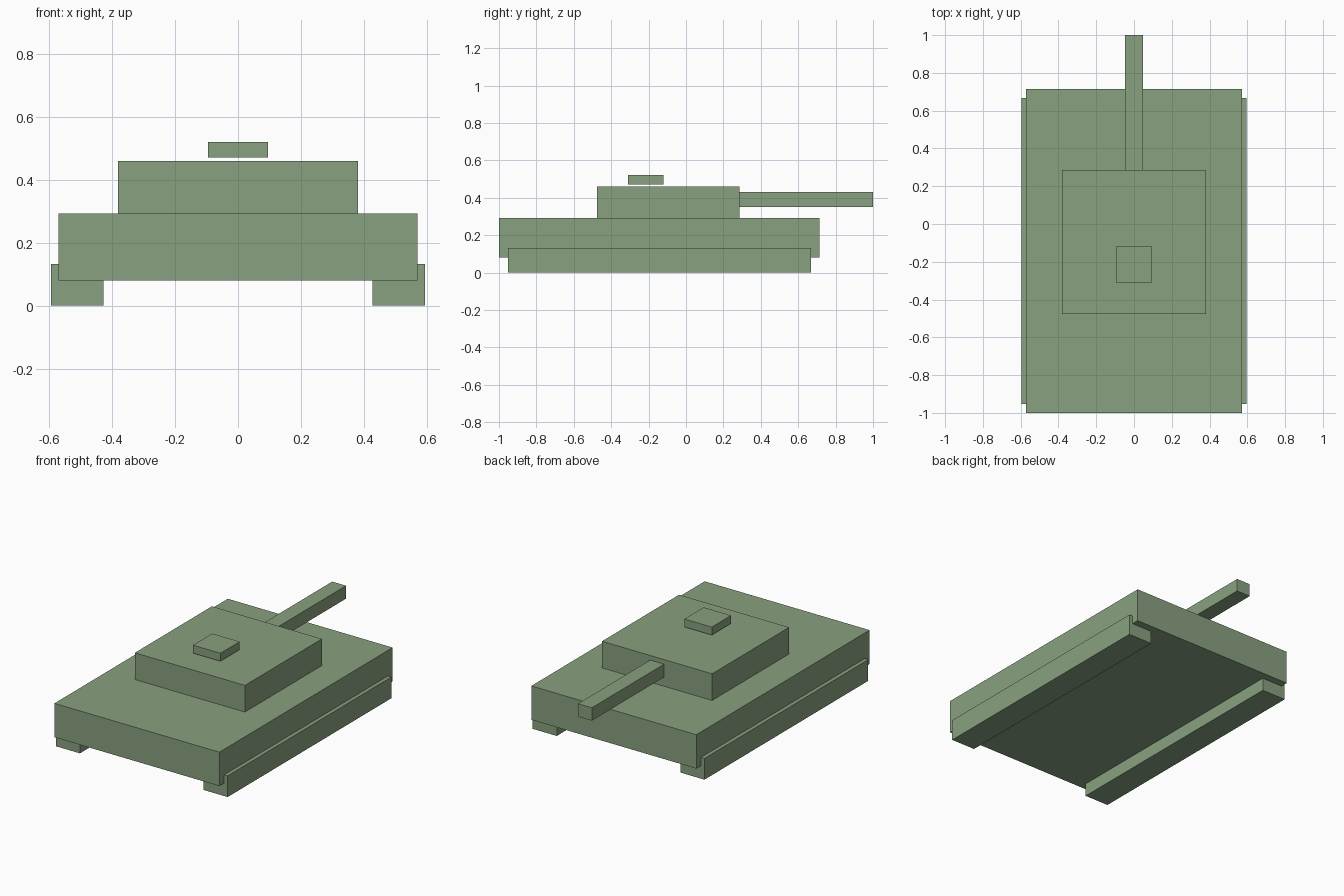
import bpy

cube = bpy.data.objects.get("Cube")
if cube:
    bpy.data.objects.remove(cube, do_unlink=True)

# Single flat paint colour
green = bpy.data.materials.new("sage_green")
green.use_nodes = True
colour = (0.25, 0.355, 0.215, 1)
green.diffuse_color = colour
shader = next(n for n in green.node_tree.nodes if n.type == "BSDF_PRINCIPLED")
shader.inputs["Base Color"].default_value = colour


def box(name, x, y, z):
    """Box spanning the given (low, high) range on each axis."""
    spans = (x, y, z)
    bpy.ops.mesh.primitive_cube_add(size=1)
    obj = bpy.context.object
    obj.name = name
    obj.location = [(low + high) / 2 for low, high in spans]
    obj.scale = [high - low for low, high in spans]
    bpy.ops.object.transform_apply(location=False, rotation=False, scale=True)
    obj.data.materials.append(green)
    return obj


# Hull, turret and the hatch hovering just above it
box("hull", (-0.571, 0.571), (-1, 0.714), (0.081, 0.293))
box("turret", (-0.381, 0.381), (-0.476, 0.286), (0.293, 0.46))
box("hatch", (-0.095, 0.095), (-0.31, -0.119), (0.471, 0.521))

# Gun barrel out of the turret's far face
box("barrel", (-0.048, 0.048), (0.286, 1), (0.35, 0.431))

# Tracks, one on each side
for side, name in ((1, "left_track"), (-1, "right_track")):
    box(name, sorted((side * 0.428, side * 0.595)), (-0.952, 0.667), (0, 0.133))
